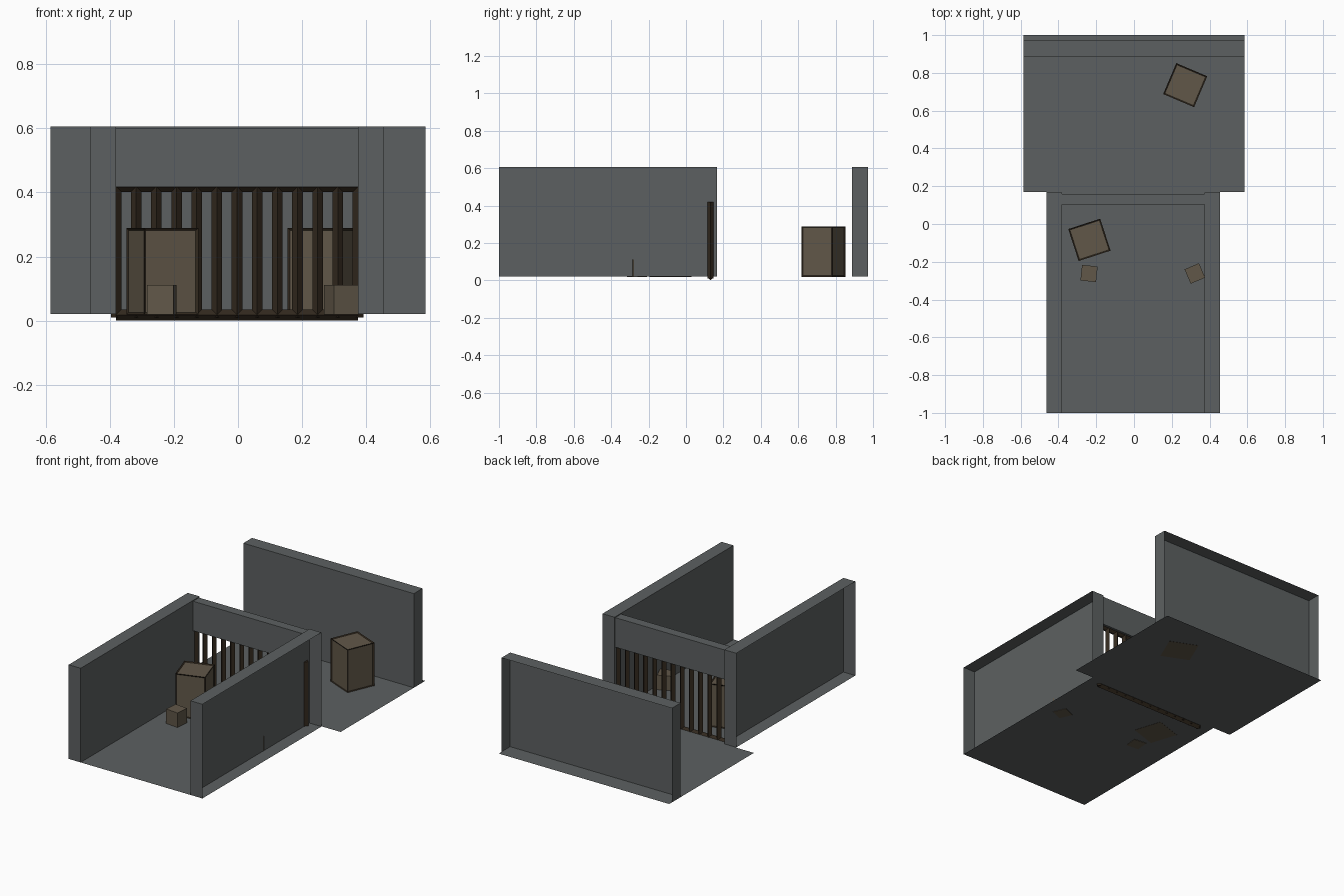
import bpy, bmesh, math
from mathutils import Matrix, Vector

if "Cube" in bpy.data.objects:
    bpy.data.objects.remove(bpy.data.objects["Cube"])


def mat(name, rgb):
    m = bpy.data.materials.new(name)
    m.diffuse_color = (*rgb, 1)
    m.use_nodes = True
    m.node_tree.nodes["Principled BSDF"].inputs["Base Color"].default_value = m.diffuse_color
    return m


STONE = mat("grey stone", (0.108, 0.118, 0.120))
WOOD = mat("crate wood", (0.120, 0.097, 0.066))
DARK = mat("dark wood", (0.032, 0.022, 0.013))


def finish(name, bm, *mats):
    me = bpy.data.meshes.new(name)
    bm.to_mesh(me)
    bm.free()
    for m in mats:
        me.materials.append(m)
    ob = bpy.data.objects.new(name, me)
    bpy.context.collection.objects.link(ob)
    return ob


def box(bm, lo, hi, open_sides=()):
    """Box between two corners, leaving out faces that point along open_sides."""
    lo, hi = Vector(lo), Vector(hi)
    size = hi - lo
    bmesh.ops.create_cube(bm, size=1, matrix=Matrix.Translation((lo + hi) / 2)
                          @ Matrix.Diagonal((*size, 1)))
    bm.normal_update()
    drop = [f for f in bm.faces if any(f.normal.dot(Vector(d)) > 0.9 for d in open_sides)]
    bmesh.ops.delete(bm, geom=drop, context='FACES')


def stone_box(name, lo, hi, open_sides):
    bm = bmesh.new()
    box(bm, lo, hi, open_sides)
    return finish(name, bm, STONE)


FLOOR, TOP, MID = 0.021, 0.605, -0.003
IN, OUT, END = 0.377, 0.459, 0.167
DOWN = (0, 0, -1)


# Floor sheets: corridor in front, wider room behind
def sheet(name, x0, x1, y0, y1):
    bm = bmesh.new()
    bm.faces.new([bm.verts.new(p) for p in
                  ((x0, y0, FLOOR), (x1, y0, FLOOR), (x1, y1, FLOOR), (x0, y1, FLOOR))])
    finish(name, bm, STONE)


sheet("corridor_floor", MID - OUT, MID + OUT, -1, 0.17)
sheet("room_floor", -0.585, 0.585, 0.17, 1)

# Walls are shells, open on the outer side
stone_box("left_wall", (MID - OUT, -1, FLOOR), (MID - IN, END, TOP), [(-1, 0, 0), DOWN])
stone_box("right_wall", (MID + IN, -1, FLOOR), (MID + OUT, END, TOP), [(1, 0, 0), DOWN])
stone_box("back_wall", (-0.585, 0.888, FLOOR), (0.585, 0.973, TOP), [(0, 1, 0), DOWN])

# Lintel above the gate
stone_box("gate_lintel", (MID - IN, 0.102, 0.417), (MID + IN, 0.16, 0.6),
          [(-1, 0, 0), (1, 0, 0)])


# Gate: diamond-section bars and rails
def rod(name, a, b, r=0.0175):
    a, b = Vector(a), Vector(b)
    bm = bmesh.new()
    bmesh.ops.create_cone(bm, cap_ends=True, segments=4, radius1=r, radius2=r,
                          depth=(b - a).length)
    turn = (b - a).to_track_quat('Z', 'Y').to_matrix().to_4x4()
    bm.transform(Matrix.Translation((a + b) / 2) @ turn)
    finish(name, bm, DARK)


GATE_Y = 0.131
for i in range(13):
    x = MID + (i - 6) * 0.0629
    rod(f"gate_bar_{i + 1}", (x, GATE_Y, 0.01), (x, GATE_Y, 0.42), 0.0165)
for name, z in (("gate_bottom_rail", 0.0175), ("gate_top_rail", 0.4195)):
    rod(name, (MID - IN, GATE_Y, z), (MID + IN, GATE_Y, z))


# Crates: large ones have a recessed panel with a dark rim on each face
def crate(name, x, y, size, height, angle, panels):
    bm = bmesh.new()
    h = size / 2
    box(bm, (-h, -h, 0), (h, h, height))
    if panels:
        faces = [f for f in bm.faces if f.normal.z > -0.5]
        rim = bmesh.ops.inset_individual(bm, faces=faces, thickness=0.01, depth=-0.005)
        for f in rim["faces"]:
            f.material_index = 1
    ob = finish(name, bm, WOOD, DARK)
    ob.location = (x, y, FLOOR - 0.002)
    ob.rotation_euler.z = math.radians(angle)


crate("large_crate_corridor", -0.236, -0.084, 0.178, 0.27, 18, True)
crate("large_crate_room", 0.271, 0.735, 0.178, 0.27, -23, True)
crate("small_crate_left", -0.238, -0.262, 0.083, 0.092, -6, False)
crate("small_crate_right", 0.322, -0.262, 0.083, 0.092, 23, False)
